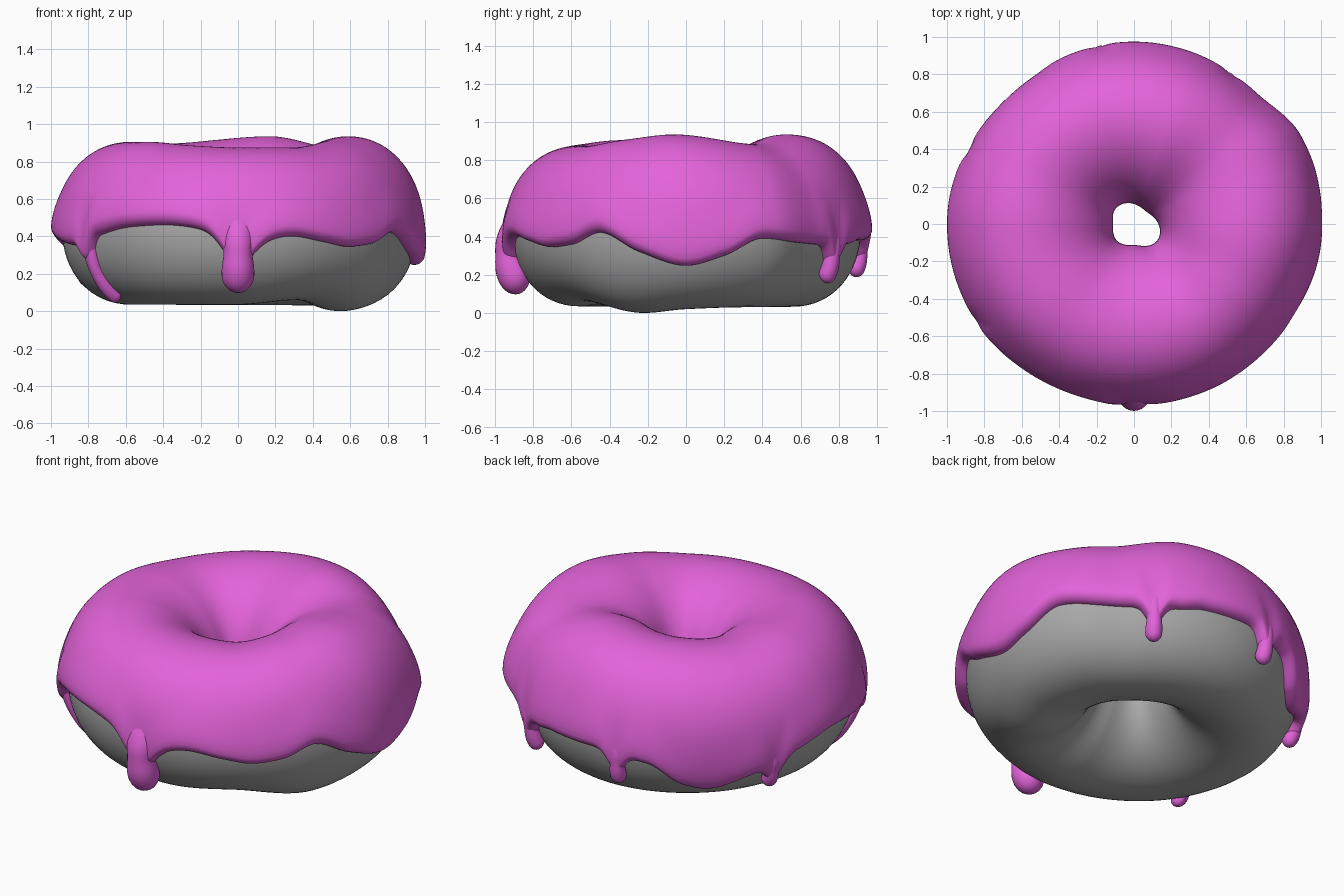
import bpy
import bmesh
from math import sin, cos, asin, radians, degrees, sqrt, pi, exp

cube = bpy.data.objects.get("Cube")
if cube:
    bpy.data.objects.remove(cube, do_unlink=True)

# Uneven shape of the ring: (angle in degrees, value) pairs around the centre
OUTER = [(0, 1.015), (28, 1.01), (47, .96), (70, .97), (90, .975), (120, .97), (150, .98),
         (180, 1), (212, .995), (240, .98), (270, .97), (300, .975), (330, .985)]
HOLE = [(50, .09), (140, .125), (180, .11), (225, .125), (270, .11), (325, .15)]
TOP = [(38, .885), (72, .935), (120, .9), (150, .885), (180, .905),
       (215, .905), (245, .885), (270, .875), (300, .875), (330, .91), (354, .935)]
BOTTOM = [(0, .02), (30, .03), (180, .035), (270, .035), (303, .06), (338, 0)]
# Wavy lower edge of the icing
EDGE = [(0, .25), (12, .3), (25, .39), (38, .37), (50, .36), (66, .36), (75, .38), (90, .38),
        (112, .33), (124, .21), (133, .18), (145, .23), (165, .34), (180, .39), (205, .35),
        (219, .41), (232, .45), (245, .46), (258, .44), (279, .39), (288, .4), (300, .37),
        (310, .345), (320, .36), (331, .42), (345, .32)]
# Drips: name, angle, radius, tip height, distance of the core from the dough
DRIPS = [("right_back_drip", 57, .047, .16, .035), ("back_drip", 101, .045, .19, .035),
         ("left_back_drip", 156, .045, .14, .03), ("left_front_drip", 212, .04, .05, .01),
         ("front_drip", 270, .088, .11, .045)]
THICK = .042
BEAD = .018
MIDDLE = .43
SPREAD = .03


def around(keys, angle):
    """Smooth periodic interpolation with limited slopes."""
    n = len(keys)
    first = keys[0][0]
    angle = first + (angle - first) % 360
    i = max(k for k in range(n) if keys[k][0] <= angle)

    def key(k):
        return keys[k % n][0] + 360 * (k // n), keys[k % n][1]

    def slope(k):
        (a, p), (b, q), (c, r) = key(k - 1), key(k), key(k + 1)
        left, right = (q - p) / (b - a), (r - q) / (c - b)
        return 2 * left * right / (left + right) if left * right > 0 else 0

    (a, p), (b, q) = key(i), key(i + 1)
    h = b - a
    t = (angle - a) / h
    s = t * t * (3 - 2 * t)
    return (p + (q - p) * s + h * slope(i) * t * (1 - t) ** 2
            - h * slope(i + 1) * t * t * (1 - t))


class Section:
    """Cross-section of the dough ring at one angle."""

    def __init__(self, angle):
        self.turn = radians(angle)
        outer = around(OUTER, angle) - THICK - BEAD
        inner = around(HOLE, angle) + THICK
        self.centre, self.width = (outer + inner) / 2, (outer - inner) / 2
        self.rise = around(TOP, angle) - THICK - MIDDLE
        self.drop = MIDDLE - around(BOTTOM, angle)

    def point(self, phi, offset=0, side=0):
        height = self.rise if sin(phi) > 0 else self.drop
        nx, nz = cos(phi) / self.width, sin(phi) / height
        size = sqrt(nx * nx + nz * nz)
        # The crest and the base sit slightly outwards
        r = self.centre + self.width * cos(phi) + SPREAD * sin(phi) ** 2 + offset * nx / size
        z = MIDDLE + height * sin(phi) + offset * nz / size
        c, s = cos(self.turn), sin(self.turn)
        return r * c - side * s, r * s + side * c, z

    def phi_at(self, z):
        """Position on the outer wall at a given height."""
        height = self.rise if z > MIDDLE else self.drop
        return asin(max(-.97, min(.97, (z - MIDDLE) / height)))


def loft(name, columns, closed, material):
    """Skin a ring of point columns."""
    bm = bmesh.new()
    rings = [[bm.verts.new(p) for p in col] for col in columns]
    rows = len(rings[0])
    for i, ring in enumerate(rings):
        nxt = rings[(i + 1) % len(rings)]
        for j in range(rows if closed else rows - 1):
            k = (j + 1) % rows
            bm.faces.new((ring[j], nxt[j], nxt[k], ring[k])).smooth = True
    bmesh.ops.remove_doubles(bm, verts=bm.verts, dist=.00001)
    bmesh.ops.recalc_face_normals(bm, faces=bm.faces)
    mesh = bpy.data.meshes.new(name)
    bm.to_mesh(mesh)
    bm.free()
    mesh.materials.append(material)
    obj = bpy.data.objects.new(name, mesh)
    bpy.context.collection.objects.link(obj)


def make_material(name, colour):
    mat = bpy.data.materials.new(name)
    mat.use_nodes = True
    mat.diffuse_color = colour
    mat.node_tree.nodes["Principled BSDF"].inputs["Base Color"].default_value = colour
    return mat


def icing_column(angle):
    """Icing from inside the hole, over the top, to a rounded rim."""
    section = Section(angle)
    edge = around(EDGE, angle)
    # The rim sags beside each drip
    for name, place, radius, tip, core in DRIPS:
        away = (angle - place + 180) % 360 - 180
        edge -= (.05 + 1.2 * radius) * exp(-(away / degrees(1.4 * radius)) ** 2)
    rim = .14
    start, stop = pi - .1, section.phi_at(edge) + rim

    def thickness(phi):
        return THICK + BEAD * exp(-((phi - stop) / .3) ** 2)

    # Tucked inner lip, main sheet, rounded rim
    points = [section.point(start + .08, -.01)]
    for j in range(49):
        phi = start + (stop - start) * j / 48
        points.append(section.point(phi, thickness(phi)))
    for j in range(1, 9):
        psi = j / 8 * pi / 2
        points.append(section.point(stop - rim * sin(psi), thickness(stop) * cos(psi) - .01 * j / 8))
    return points


def add_drip(name, angle, radius, tip, core):
    """Round-ended drip that rises out of the icing and hangs along the dough."""
    section = Section(angle)
    top = section.phi_at(around(EDGE, angle)) + .2
    end = section.phi_at(tip + radius + core / 2)
    cap = radius / section.width
    sunk = THICK - radius
    spine = [(top + cap * cos(k * pi / 16), radius * sin(k * pi / 16), sunk) for k in range(8)]
    for k in range(25):
        t = k / 24
        ease = sin(t * pi / 2)
        # Slightly slimmer neck above the rounded tip
        girth = radius * (1 - .12 * exp(-((t - .6) / .2) ** 2))
        spine.append((top + (end - top) * t, girth, sunk + (core - sunk) * ease))
    spine += [(end - cap * sin(k * pi / 16), radius * cos(k * pi / 16), core) for k in range(1, 9)]
    columns = []
    for k in range(24):
        w = 2 * pi * k / 24
        columns.append([section.point(phi, lift + r * sin(w), r * cos(w)) for phi, r, lift in spine])
    loft(name, columns, False, pink)


pink = make_material("pink icing", (.77, .125, .7, 1))
grey = make_material("plain grey dough", (.4, .4, .4, 1))

# Dough ring
STEPS = 120
sections = [Section(360 * i / STEPS) for i in range(STEPS)]
loft("dough_ring", [[s.point(2 * pi * j / 64) for j in range(64)] for s in sections], True, grey)

# Icing with wavy edge, then the drips
COLUMNS = 480
loft("icing", [icing_column(360 * i / COLUMNS) for i in range(COLUMNS)], False, pink)
for drip in DRIPS:
    add_drip(*drip)
